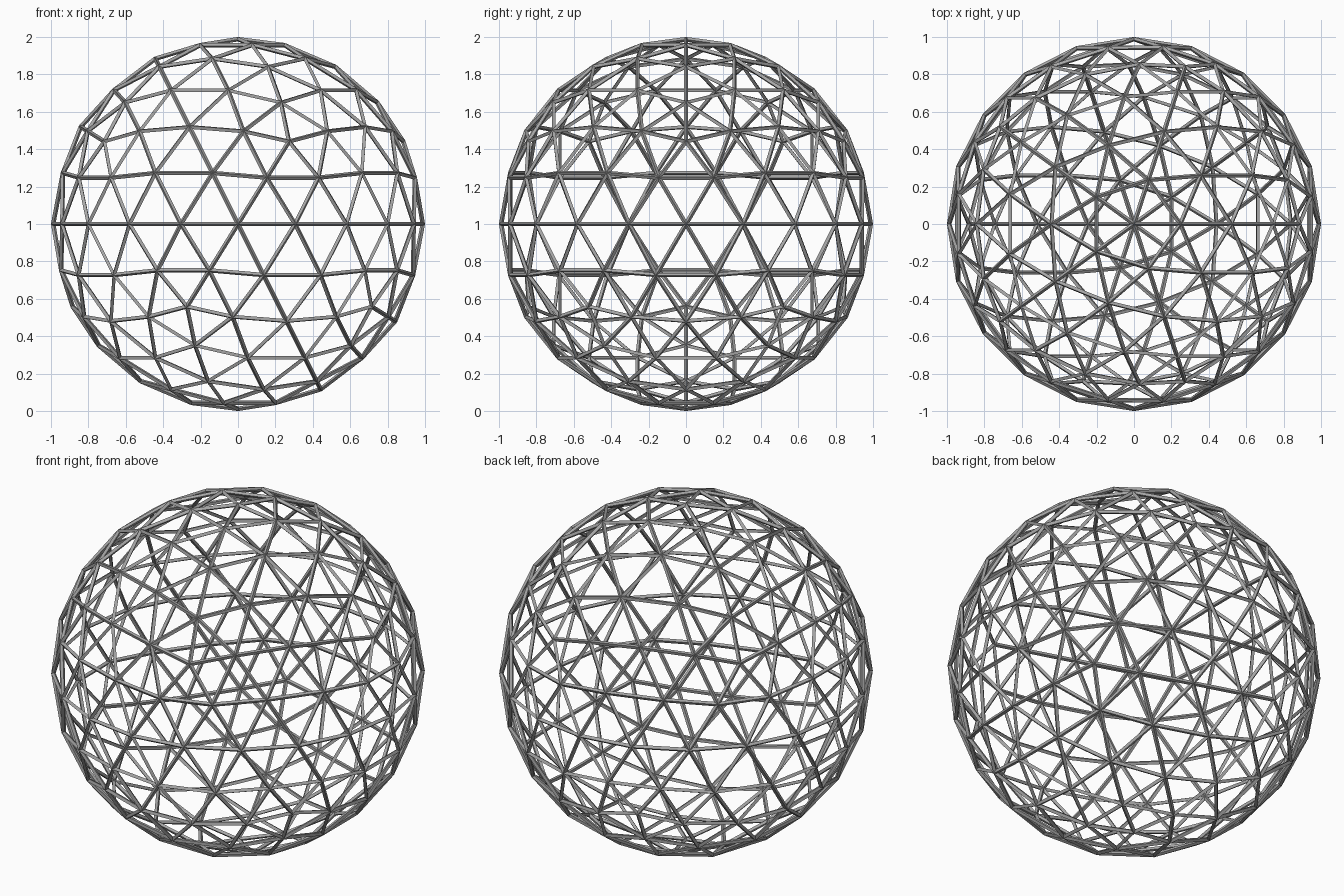
import bpy
import bmesh

STRUT = 0.024            # strut thickness
RADIUS = 1 - STRUT / 2   # strut centre line, outer ridge lands on 1

cube = bpy.data.objects.get("Cube")
if cube:
    bpy.data.objects.remove(cube, do_unlink=True)

# Single steel grey
steel = bpy.data.materials.new("steel_grey")
steel.use_nodes = True
colour = (0.38, 0.38, 0.38, 1)
steel.diffuse_color = colour
steel.node_tree.nodes["Principled BSDF"].inputs["Base Color"].default_value = colour

# Icosahedron with each edge split in four, pushed out to the sphere
bm = bmesh.new()
bmesh.ops.create_icosphere(bm, subdivisions=1, radius=1)
bmesh.ops.subdivide_edges(bm, edges=bm.edges[:], cuts=3, use_grid_fill=True)
for v in bm.verts:
    v.co = v.co.normalized() * RADIUS
bmesh.ops.translate(bm, verts=bm.verts, vec=(0, 0, 1))
bmesh.ops.recalc_face_normals(bm, faces=bm.faces)

mesh = bpy.data.meshes.new("geodesic_frame")
bm.to_mesh(mesh)
bm.free()
mesh.materials.append(steel)
frame = bpy.data.objects.new("geodesic_frame", mesh)
bpy.context.collection.objects.link(frame)

# Turn every edge into a flat-sided strut
wire = frame.modifiers.new("struts", "WIREFRAME")
wire.thickness = STRUT
wire.offset = 0
wire.use_even_offset = True
wire.use_replace = True
